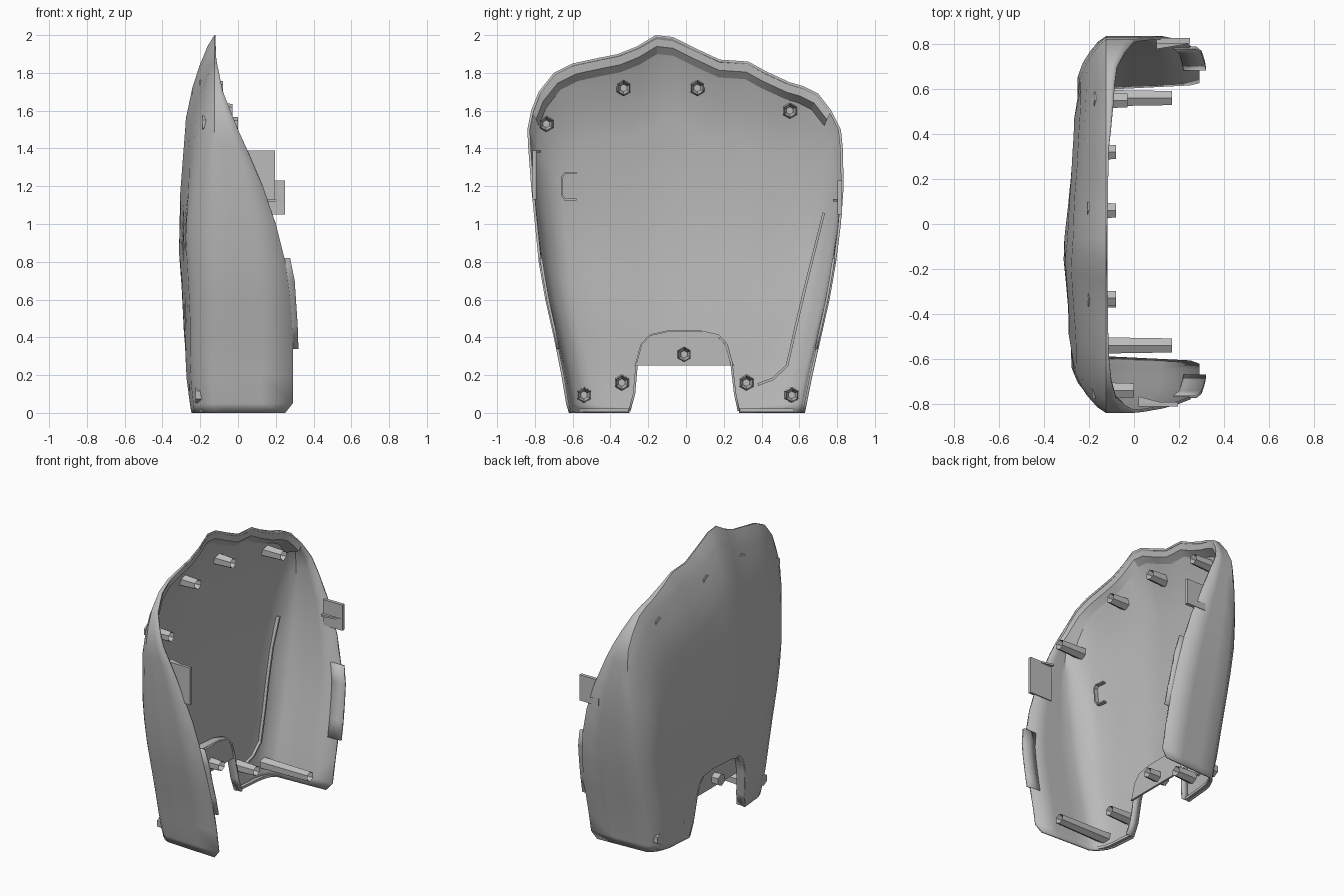
import bpy, bmesh, math
from mathutils import Vector

old = bpy.data.objects.get("Cube")
if old:
    bpy.data.objects.remove(old, do_unlink=True)

grey = bpy.data.materials.new("plain_grey")
grey.use_nodes = True
colour = (0.5, 0.5, 0.5, 1)
grey.diffuse_color = colour
grey.node_tree.nodes["Principled BSDF"].inputs["Base Color"].default_value = colour


def finish(name, bm, smooth=None):
    bmesh.ops.recalc_face_normals(bm, faces=bm.faces)
    mesh = bpy.data.meshes.new(name)
    bm.to_mesh(mesh)
    bm.free()
    mesh.materials.append(grey)
    obj = bpy.data.objects.new(name, mesh)
    bpy.context.collection.objects.link(obj)
    if smooth:
        bpy.ops.object.select_all(action='DESELECT')
        obj.select_set(True)
        bpy.context.view_layer.objects.active = obj
        bpy.ops.object.shade_smooth_by_angle(angle=math.radians(smooth))
    return obj


def lerp(table, v):
    for (a, fa), (b, fb) in zip(table, table[1:]):
        if v <= b:
            return fa + (fb - fa) * max(0, v - a) / (b - a)
    return table[-1][1]


def loft(name, rows, smooth=None):
    bm = bmesh.new()
    grid = [[bm.verts.new(p) for p in row] for row in rows]
    for r0, r1 in zip(grid, grid[1:]):
        for i in range(len(r0) - 1):
            bm.faces.new((r0[i], r0[i + 1], r1[i + 1], r1[i]))
    return finish(name, bm, smooth)


def prism(name, profile, start, span):
    bm = bmesh.new()
    face = bm.faces.new([bm.verts.new(p) for p in profile])
    out = bmesh.ops.extrude_face_region(bm, geom=[face])
    moved = [v for v in out["geom"] if isinstance(v, bmesh.types.BMVert)]
    bmesh.ops.translate(bm, verts=moved, vec=Vector(span))
    bmesh.ops.translate(bm, verts=bm.verts, vec=Vector(start))
    return finish(name, bm)


def thicken(obj, amount, offset=-1):
    mod = obj.modifiers.new("thickness", 'SOLIDIFY')
    mod.thickness = amount
    mod.offset = offset


# Arched outline (y, z): front side, wavy crest, back side
front = [(-.62, 0), (-.635, .05), (-.66, .2), (-.70, .4), (-.745, .6), (-.78, .8),
         (-.80, 1), (-.82, 1.2), (-.835, 1.4), (-.84, 1.5)]
crest = [(-.82, 1.6), (-.78, 1.7), (-.70, 1.8), (-.6, 1.85), (-.46, 1.88), (-.36, 1.9),
         (-.26, 1.94), (-.16, 2), (-.07, 1.99), (.05, 1.93), (.18, 1.87), (.33, 1.86),
         (.42, 1.81), (.55, 1.75), (.62, 1.73), (.7, 1.69), (.77, 1.6)]
back = [(.82, 1.5), (.83, 1.4), (.835, 1.2), (.82, 1), (.795, .8), (.76, .6),
        (.715, .4), (.67, .2), (.64, .05), (.63, 0)]
outline = front + crest + back
RADIUS = [(math.atan2(z, y), math.hypot(y, z)) for y, z in reversed(outline)]

# Open edge depth by height, panel lean by height, rounded edge by distance from centre
RIM = [(0, .25), (.05, .29), (.4, .29), (.7, .27), (.9, .23), (1.1, .17), (1.3, .09),
       (1.5, 0), (1.7, -.08), (1.87, -.115), (2, -.12)]
LEAN = [(0, .06), (.2, .035), (.5, .03), (.95, 0), (1.5, .035), (1.8, .07), (2, .1)]
EDGE = [(0, 0), (.78, 0), (.86, .12), (.92, .34), (.97, .64), (1, 1)]


def flare(z):
    return 1 - .025 * max(0, 1.2 - z)


def shell_x(y, z, s):
    panel = -.32 + .085 * abs(y + .15) + lerp(LEAN, z)
    k = lerp(EDGE, s)
    return min(panel, -.19) * (1 - k) - .125 * k


def surface(y, z):
    return shell_x(y, z, math.hypot(y, z) / lerp(RADIUS, math.atan2(z, y)))


rows = []
for t in (1, .6, .25):
    rows.append([(-.125 + t * (lerp(RIM, z) + .125), y * (t + (1 - t) * flare(z)), z)
                 for y, z in outline])
for s in (1, .97, .945, .92, .89, .86, .82, .78, .6, .45, .3, .15):
    rows.append([(shell_x(y * s, z * s, s), y * s * flare(z), z * s) for y, z in outline])
shell = loft("cover_shell", rows, 30)
thicken(shell, .014, -1)

# Flat-faced lip behind the crest
inside = []
for y, z in crest:
    inside.append([(lerp(RIM, z) - .003, y * .995, z * .995),
                   (lerp(RIM, z) - .008, y * .97, z * .97),
                   (shell_x(y * .95, z * .95, .95) + .015, y * .95, z * .95)])
loft("crest_lip", inside, 25)

# Arched notch at the bottom
arch = [(-.275, .1), (-.26, .27), (-.235, .36), (-.19, .41), (-.1, .43),
        (.08, .43), (.17, .41), (.215, .36), (.24, .27), (.26, .1)]
notch = [(-.3, -.1), (-.3, .01)] + arch + [(.28, .01), (.28, -.1)]
cutter = prism("notch_cutter", [(0, y, z) for y, z in notch], (-.6, 0, 0), (.6, 0, 0))
cutter.hide_render = True
cutter.hide_viewport = True
cutter.display_type = 'WIRE'
cut = shell.modifiers.new("notch", 'BOOLEAN')
cut.operation = 'DIFFERENCE'
cut.solver = 'EXACT'
cut.object = cutter

# Folded edge and recessed bridge plate in the notch
edge = [(-.3, .01)] + arch + [(.28, .01)]
fold = loft("notch_fold", [[(surface(y, z) + d, y, z) for y, z in edge]
                           for d in (0, .06)], 40)
thicken(fold, .012, 0)
top = [(y, max(z, .25)) for y, z in arch]
prism("bridge_plate", [(0, y, z) for y, z in top], (-.215, 0, 0), (.014, 0, 0))

# Thin lip along the bottom of each lobe
for name, y0, y1 in (("front_lip", -.56, -.3), ("back_lip", .28, .57)):
    ys = [y0 + (y1 - y0) * i / 6 for i in range(7)]
    lip = loft(name, [[(surface(y, 0) + d, y, .014) for y in ys] for d in (.005, .035)])
    thicken(lip, .018, 0)


# Hollow six-sided screw posts standing on the panel
def post(name, y, z, tip_x, radius):
    base = surface(y, z) + .005
    bm = bmesh.new()
    bmesh.ops.create_cone(bm, cap_ends=True, segments=6, radius1=radius * 1.2,
                          radius2=radius, depth=tip_x - base)
    tip = max(bm.faces, key=lambda f: f.calc_center_median().z)
    bmesh.ops.inset_region(bm, faces=[tip], thickness=radius * .45)
    bmesh.ops.translate(bm, verts=tip.verts, vec=(0, 0, -.04))
    for v in bm.verts:
        v.co = Vector((v.co.z + (base + tip_x) / 2, v.co.x + y, v.co.y + z))
    finish(name, bm)


for i, (y, z, tip_x) in enumerate([
        (-.74, 1.53, 0), (-.33, 1.72, -.08), (.06, 1.72, -.08), (.55, 1.6, -.03),
        (-.34, .16, -.08), (.32, .16, -.08), (-.54, .095, .17), (.56, .095, .17),
        (-.01, .31, -.12)]):
    post("screw_post_%d" % (i + 1), y, z, tip_x, .036)

# Overlapping tongues along the open edges
for name, side in (("front_tongue", front), ("back_tongue", back[::-1])):
    widths = [(z, y) for y, z in side]
    tongue = loft(name, [[(lerp(RIM, z) + d, lerp(widths, z) * .982, z)
                          for d in (-.07, -.03, .03)]
                         for z in (.34, .46, .58, .7, .82)], 30)
    thicken(tongue, .014, 0)

# Side clips with a folded flange
for name, y, dy, x0, x1, z0, z1, zf in (
        ("front_clip", -.812, .02, .02, .195, 1.13, 1.39, 1.378),
        ("back_clip", .803, .024, .1, .25, 1.05, 1.23, 1.12)):
    prism(name, [(x0, 0, z0), (x1, 0, z0), (x1, 0, z1), (x0, 0, z1)],
          (0, y, 0), (0, dy, 0))
    inner = -.025 if y > 0 else dy + .025
    prism(name + "_flange", [(x0, 0, 0), (x1, 0, 0), (x0, inner, 0)],
          (0, y, zf), (0, 0, .012))

# Inner rib and small hook on the panel
path = [(.73, 1.06), (.68, .86), (.63, .66), (.58, .45), (.535, .25), (.46, .18), (.38, .15)]
rib = loft("inner_rib", [[(surface(y, z) + d, y, z) for y, z in path] for d in (.01, .035)])
thicken(rib, .014, 0)
hook = [(-.58, 1.13), (-.64, 1.13), (-.655, 1.15), (-.655, 1.25), (-.64, 1.27), (-.58, 1.27)]
bar = loft("panel_hook", [[(surface(y, z) + d, y, z) for y, z in hook] for d in (.008, .04)])
thicken(bar, .01, 0)
